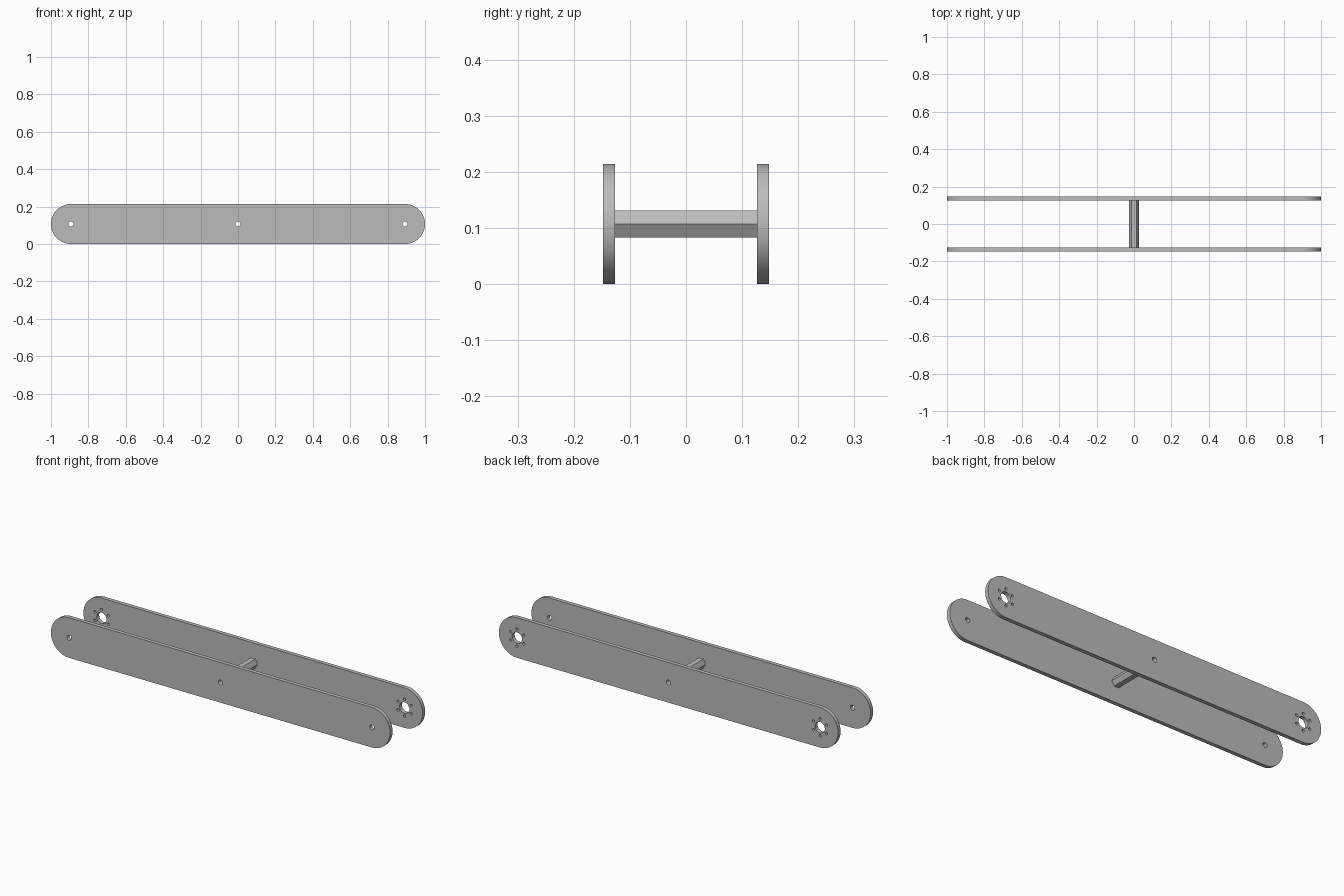
import bpy
import bmesh
from math import pi, sin, cos, radians
from mathutils import Matrix

cube = bpy.data.objects.get("Cube")
if cube:
    bpy.data.objects.remove(cube, do_unlink=True)

# Material
GREY = (0.5, 0.5, 0.5, 1)
metal = bpy.data.materials.new("grey metal")
metal.use_nodes = True
metal.diffuse_color = GREY
metal.node_tree.nodes["Principled BSDF"].inputs["Base Color"].default_value = GREY

# Main sizes
RADIUS = 0.107        # rounded plate end
END = 1 - RADIUS      # centre of each end
MID_Z = RADIUS
PLATE_Y = 0.137
PLATE_T = 0.021
BOLT = 0.013


def arc(cx, cy, r, start=0.0, sweep=2 * pi, steps=32):
    """Points along an arc; a full circle omits its repeated last point."""
    count = steps if sweep >= 2 * pi else steps + 1
    return [(cx + r * cos(start + sweep * i / steps),
             cy + r * sin(start + sweep * i / steps)) for i in range(count)]


def profile_part(name, loops, y, thickness):
    """Extrude an outline with holes along y."""
    curve = bpy.data.curves.new(name + " profile", "CURVE")
    curve.dimensions = "2D"
    curve.fill_mode = "BOTH"
    curve.extrude = thickness / 2
    for loop in loops:
        spline = curve.splines.new("POLY")
        spline.points.add(len(loop) - 1)
        for point, (px, pz) in zip(spline.points, loop):
            point.co = (px, pz, 0, 1)
        spline.use_cyclic_u = True
    helper = bpy.data.objects.new(name + " helper", curve)
    bpy.context.scene.collection.objects.link(helper)
    bpy.context.view_layer.update()
    graph = bpy.context.evaluated_depsgraph_get()
    mesh = bpy.data.meshes.new_from_object(helper.evaluated_get(graph))
    bpy.data.objects.remove(helper, do_unlink=True)

    # Weld the caps to the walls and stand the profile upright
    bm = bmesh.new()
    bm.from_mesh(mesh)
    bmesh.ops.remove_doubles(bm, verts=bm.verts, dist=0.00005)
    bmesh.ops.transform(bm, matrix=Matrix.Rotation(pi / 2, 4, "X"), verts=bm.verts)
    bmesh.ops.recalc_face_normals(bm, faces=bm.faces)
    bm.to_mesh(mesh)
    bm.free()
    mesh.materials.clear()
    mesh.materials.append(metal)

    obj = bpy.data.objects.new(name, mesh)
    obj.location = (0, y, MID_Z)
    bpy.context.scene.collection.objects.link(obj)
    bpy.ops.object.select_all(action="DESELECT")
    obj.select_set(True)
    bpy.context.view_layer.objects.active = obj
    bpy.ops.object.shade_smooth_by_angle(angle=radians(30))
    return obj


def plate_outline():
    return (arc(END, 0, RADIUS, -pi / 2, pi) + arc(-END, 0, RADIUS, pi / 2, pi))


def hub_holes(x):
    """Large bore ringed by six small screw holes."""
    ring = [arc(x + 0.045 * cos(a), 0.045 * sin(a), 0.007, steps=16)
            for a in (pi / 2 + k * pi / 3 for k in range(6))]
    return [arc(x, 0, 0.029)] + ring


# Front plate with three bolt holes
profile_part("front_plate",
             [plate_outline()] + [arc(x, 0, BOLT) for x in (-END, 0, END)],
             -PLATE_Y, PLATE_T)

# Back plate with a hub pattern at each end
profile_part("back_plate",
             [plate_outline(), arc(0, 0, BOLT)] + hub_holes(-END) + hub_holes(END),
             PLATE_Y, PLATE_T)

# Hollow hexagonal spacer between the plates
profile_part("hex_spacer",
             [arc(0, 0, 0.0277, steps=6), arc(0, 0, BOLT)],
             0, 2 * PLATE_Y - PLATE_T)
